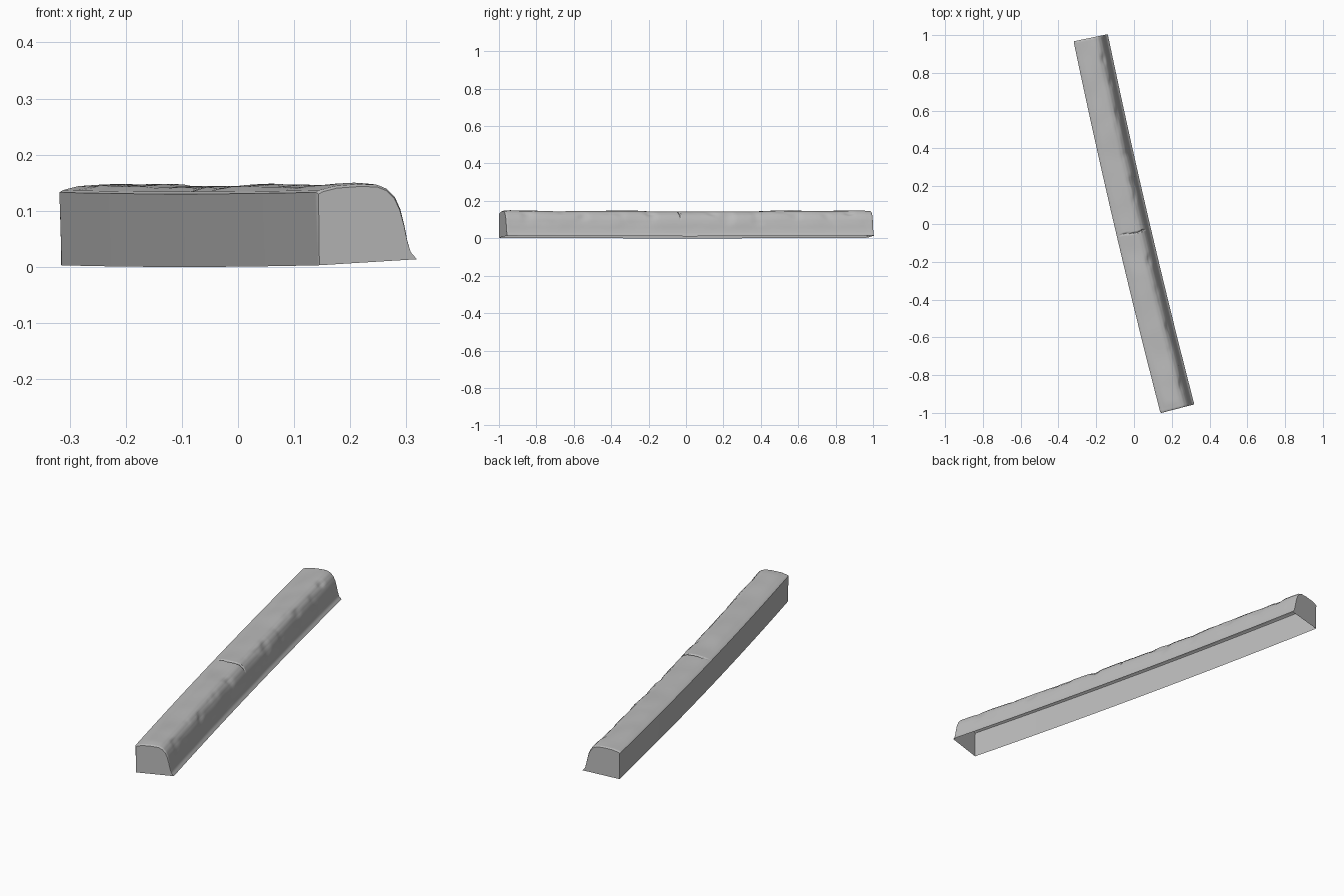
import bpy, bmesh, math
from mathutils import Vector, noise

cube = bpy.data.objects.get("Cube")
if cube:
    bpy.data.objects.remove(cube, do_unlink=True)

# One plain stone colour
stone = bpy.data.materials.new("grey_stone")
stone.use_nodes = True
GREY = (0.5, 0.5, 0.5, 1)
stone.diffuse_color = GREY
stone.node_tree.nodes["Principled BSDF"].inputs["Base Color"].default_value = GREY

# Cross-section: flat back, worn top, rounded front shoulder, flared foot
SECTION = [(0, 0), (-0.005, 0.130), (0.002, 0.134), (0.03, 0.141), (0.075, 0.144),
           (0.108, 0.143), (0.126, 0.136), (0.141, 0.121), (0.151, 0.100),
           (0.158, 0.072), (0.163, 0.045), (0.169, 0.024), (0.180, 0.011)]
START, END = Vector((0.145, -1.0)), Vector((-0.315, 0.968))
BOW = 0.012          # sideways bulge of the gentle arc
STEPS = 150
CRACK = -0.045       # crack position along the length, from -1 to 1


def resample(points, parts):
    """Split each span after the flat back into smaller ones."""
    out = [Vector(points[0]), Vector(points[1])]
    for a, b in zip(points[1:], points[2:]):
        a, b = Vector(a), Vector(b)
        out += [a.lerp(b, (i + 1) / parts) for i in range(parts)]
    return out


def place(t, u, z):
    """Map length t, width u and height z onto the bowed bar."""
    chord = END - START
    along = chord.normalized()
    side = Vector((along.y, -along.x))
    tangent = (along + side * (4 * BOW * t / chord.length)).normalized()
    across = Vector((tangent.y, -tangent.x))
    p = START.lerp(END, (t + 1) / 2) - side * BOW * (1 - t * t) + across * u
    return Vector((p.x, p.y, z + 0.003 * t * t))


def wear(t, u, z):
    """Weathering: soft waves on top, chips on the shoulder, one crack."""
    top = min(1, max(0, u / 0.04)) * min(1, max(0, (z - 0.02) / 0.06))
    ends = min(1, (1 - abs(t)) / 0.04)
    shoulder = max(0, 1 - abs(u - 0.135) / 0.03)
    wave = noise.noise(Vector((t * 7, u * 8, z * 8)))
    chip = max(0, noise.noise(Vector((t * 12, u * 14, z * 14 + 4))) - 0.1)
    dz = 0.001 + 0.005 * wave - 0.012 * chip * shoulder
    du = 0.003 * wave - 0.016 * chip * shoulder
    line = CRACK + 0.012 * noise.noise(Vector((u * 30, z * 30, 2)))
    cut = 0.006 * max(0, 1 - abs(t - line) / 0.006) * min(1, max(0, (z - 0.1) / 0.02))
    du_weight = min(1, max(0, (u - 0.09) / 0.05))
    return (u + (du * ends - cut) * top * du_weight,
            z + (dz * ends - cut) * top)


section = resample(SECTION, 3)
stations = sorted([-1 + 2 * i / STEPS for i in range(STEPS + 1)]
                  + [s * k for s in (-1, 1) for k in (0.993, 0.997)]
                  + [CRACK + 0.003 * i for i in range(-7, 8)])

# Loft the worn section along the bar, leaving the underside open
bm = bmesh.new()
rings = []
for t in stations:
    ring = []
    shrink = max(0, (abs(t) - 0.993) / 0.007) ** 2
    for p in section:
        u, z = wear(t, p.x, p.y)
        u -= (u - 0.08) * 0.04 * shrink * min(1, z / 0.1)
        z *= 1 - 0.025 * shrink
        ring.append(bm.verts.new(place(t, u, z)))
    rings.append(ring)
for a, b in zip(rings, rings[1:]):
    for i in range(len(section) - 1):
        bm.faces.new((a[i], a[i + 1], b[i + 1], b[i]))

# Flat end faces
bm.faces.new(list(reversed(rings[0])))
bm.faces.new(rings[-1])
bm.normal_update()
top_face = max(bm.faces, key=lambda f: abs(f.normal.z) * f.calc_center_median().z)
bmesh.ops.recalc_face_normals(bm, faces=bm.faces)
if top_face.normal.z < 0:
    bmesh.ops.reverse_faces(bm, faces=bm.faces)

mesh = bpy.data.meshes.new("kerb_stone")
bm.to_mesh(mesh)
bm.free()
mesh.materials.append(stone)
kerb = bpy.data.objects.new("kerb_stone", mesh)
bpy.context.collection.objects.link(kerb)

bpy.ops.object.select_all(action="DESELECT")
kerb.select_set(True)
bpy.context.view_layer.objects.active = kerb
bpy.ops.object.shade_smooth_by_angle(angle=math.radians(35))
